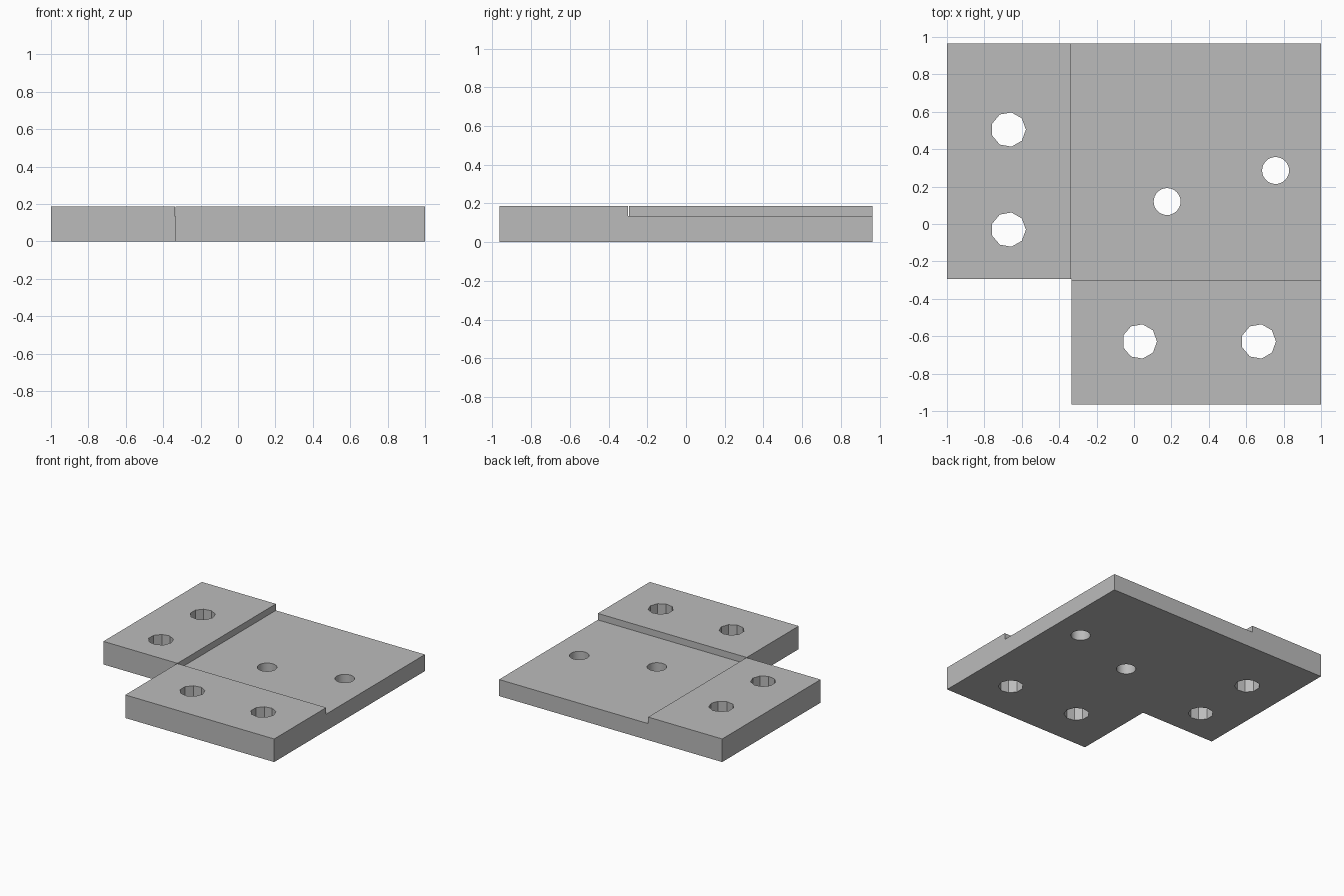
import bpy
import bmesh
from math import cos, sin, tau, radians

if "Cube" in bpy.data.objects:
    bpy.data.objects.remove(bpy.data.objects["Cube"], do_unlink=True)

TOP, FLOOR = 0.187, 0.134

grey = bpy.data.materials.new("plain grey")
grey.use_nodes = True
grey.diffuse_color = (0.5, 0.5, 0.5, 1)
grey.node_tree.nodes["Principled BSDF"].inputs["Base Color"].default_value = (0.5, 0.5, 0.5, 1)


def prism(name, outline, z0, z1):
    """Extrude a flat outline from z0 up to z1."""
    bm = bmesh.new()
    face = bm.faces.new([bm.verts.new((x, y, z0)) for x, y in outline])
    extruded = bmesh.ops.extrude_face_region(bm, geom=[face])["geom"]
    raised = [v for v in extruded if isinstance(v, bmesh.types.BMVert)]
    bmesh.ops.translate(bm, vec=(0, 0, z1 - z0), verts=raised)
    bmesh.ops.recalc_face_normals(bm, faces=bm.faces)
    mesh = bpy.data.meshes.new(name)
    bm.to_mesh(mesh)
    bm.free()
    mesh.materials.append(grey)
    obj = bpy.data.objects.new(name, mesh)
    bpy.context.collection.objects.link(obj)
    return obj


def ring(x, y, radius, sides):
    return [(x + radius * cos(tau * i / sides), y + radius * sin(tau * i / sides))
            for i in range(sides)]


# L-shaped slab with the front right corner left out
plate = prism("mounting_plate", [(-1, 0.965), (-1, -0.295), (-0.335, -0.295),
                                 (-0.335, -0.965), (1, -0.965), (1, 0.965)], 0, TOP)

# Shallow step that leaves a raised side arm and front arm
cutters = [prism("step_cutter", [(-0.336, -0.299), (1.1, -0.299),
                                 (1.1, 1.1), (-0.336, 1.1)], FLOOR, TOP + 0.1)]

# Faceted bolt holes in the raised arms
for x, y in [(-0.671, 0.505), (-0.671, -0.03), (0.03, -0.628), (0.666, -0.628)]:
    cutters.append(prism("bolt_hole_cutter", ring(x, y, 0.093, 9), -0.1, TOP + 0.1))

# Round pin holes in the lowered floor
for x, y in [(0.177, 0.12), (0.757, 0.286)]:
    cutters.append(prism("pin_hole_cutter", ring(x, y, 0.072, 32), -0.1, TOP + 0.1))

for cutter in cutters:
    cut = plate.modifiers.new(cutter.name, "BOOLEAN")
    cut.operation = "DIFFERENCE"
    cut.solver = "EXACT"
    cut.object = cutter

# Apply the cuts and discard the cutters
bpy.context.view_layer.update()
depsgraph = bpy.context.evaluated_depsgraph_get()
carved = bpy.data.meshes.new_from_object(plate.evaluated_get(depsgraph))
plate.modifiers.clear()
plate.data = carved
carved.materials.clear()
carved.materials.append(grey)
for cutter in cutters:
    bpy.data.objects.remove(cutter, do_unlink=True)

# Smooth the pin holes only; bolt holes keep their facets
bpy.ops.object.select_all(action="DESELECT")
plate.select_set(True)
bpy.context.view_layer.objects.active = plate
bpy.ops.object.shade_smooth_by_angle(angle=radians(20))
